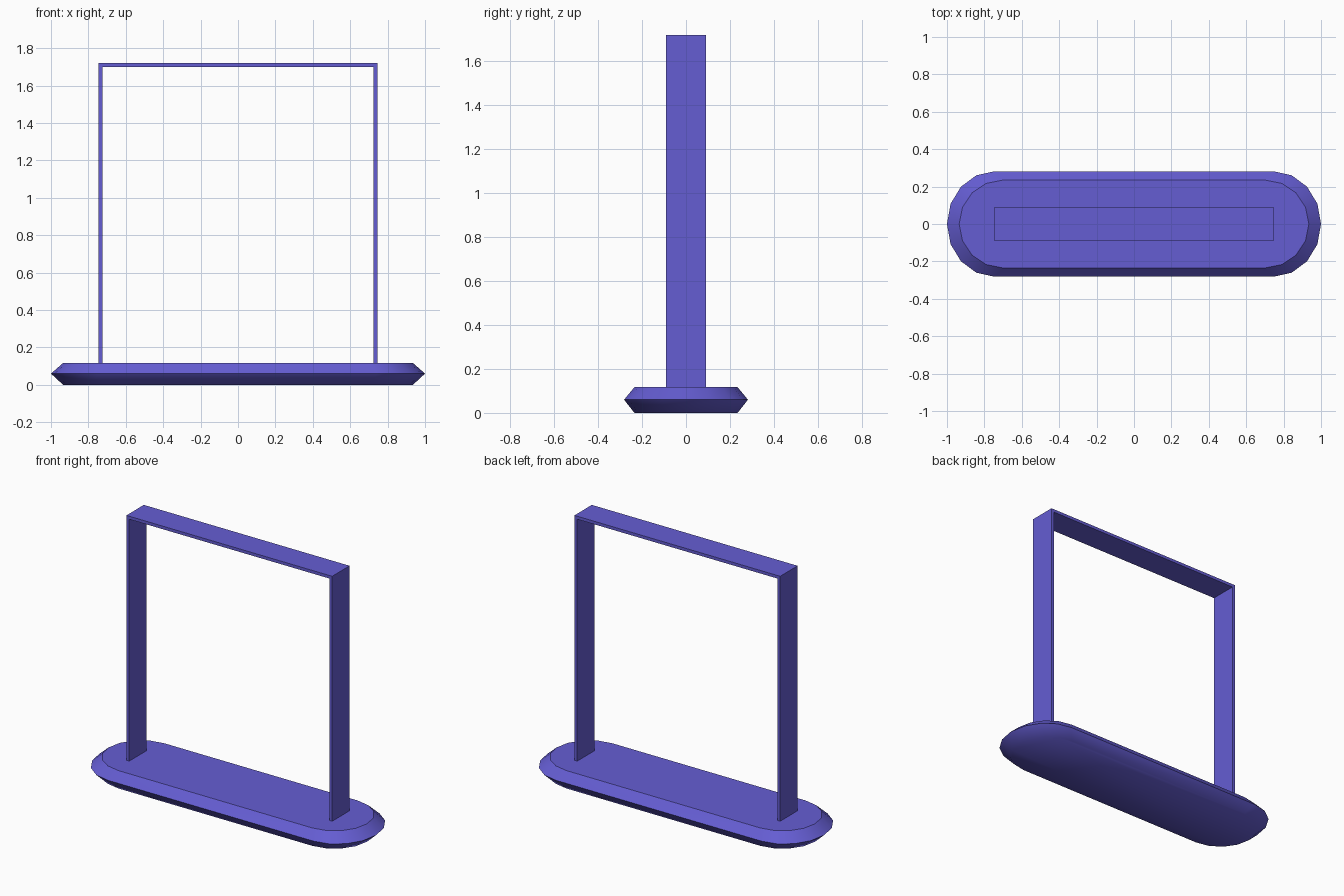
import bpy, bmesh
from math import sin, cos, pi

if "Cube" in bpy.data.objects:
    bpy.data.objects.remove(bpy.data.objects["Cube"])

blue = bpy.data.materials.new("blue")
blue.diffuse_color = (0.13, 0.11, 0.65, 1)
blue.use_nodes = True
blue.node_tree.nodes["Principled BSDF"].inputs["Base Color"].default_value = blue.diffuse_color


def finish(name, bm):
    bmesh.ops.recalc_face_normals(bm, faces=bm.faces)
    mesh = bpy.data.meshes.new(name)
    bm.to_mesh(mesh)
    bm.free()
    mesh.materials.append(blue)
    obj = bpy.data.objects.new(name, mesh)
    bpy.context.collection.objects.link(obj)
    return obj


def outline(bm, centre, rx, ry, z, steps=8):
    """Ring of verts: straight sides with faceted rounded ends."""
    ring = []
    for side in (1, -1):
        for i in range(steps + 1):
            a = -pi / 2 + pi * i / steps
            ring.append(bm.verts.new((side * (centre + rx * cos(a)), side * ry * sin(a), z)))
    return ring


# Base: rounded plinth with a ridge around the middle, crisp above and soft below
bm = bmesh.new()
rings = [outline(bm, 0.70, 0.235, 0.235, 0.0),
         outline(bm, 0.745, 0.255, 0.282, 0.06),
         outline(bm, 0.70, 0.235, 0.235, 0.117)]
n = len(rings[0])
for low, high in zip(rings, rings[1:]):
    for i in range(n):
        j = (i + 1) % n
        bm.faces.new((low[i], low[j], high[j], high[i]))
bm.faces.new(rings[0])
bm.faces.new(rings[2])
for f in bm.faces:
    f.smooth = True
for ring in rings[1:]:
    for i in range(n):
        bm.edges.get((ring[i], ring[(i + 1) % n])).smooth = False
finish("base", bm)

# Arch: thin flat strap bent into two posts and a top bar
outer = [(-0.745, 0.115), (-0.745, 1.72), (0.745, 1.72), (0.745, 0.115)]
inner = [(-0.725, 0.115), (-0.725, 1.70), (0.725, 1.70), (0.725, 0.115)]
bm = bmesh.new()
face = bm.faces.new([bm.verts.new((x, -0.09, z)) for x, z in outer + inner[::-1]])
ext = bmesh.ops.extrude_face_region(bm, geom=[face])
bmesh.ops.translate(bm, vec=(0, 0.18, 0),
                    verts=[v for v in ext["geom"] if isinstance(v, bmesh.types.BMVert)])
finish("arch_frame", bm)
